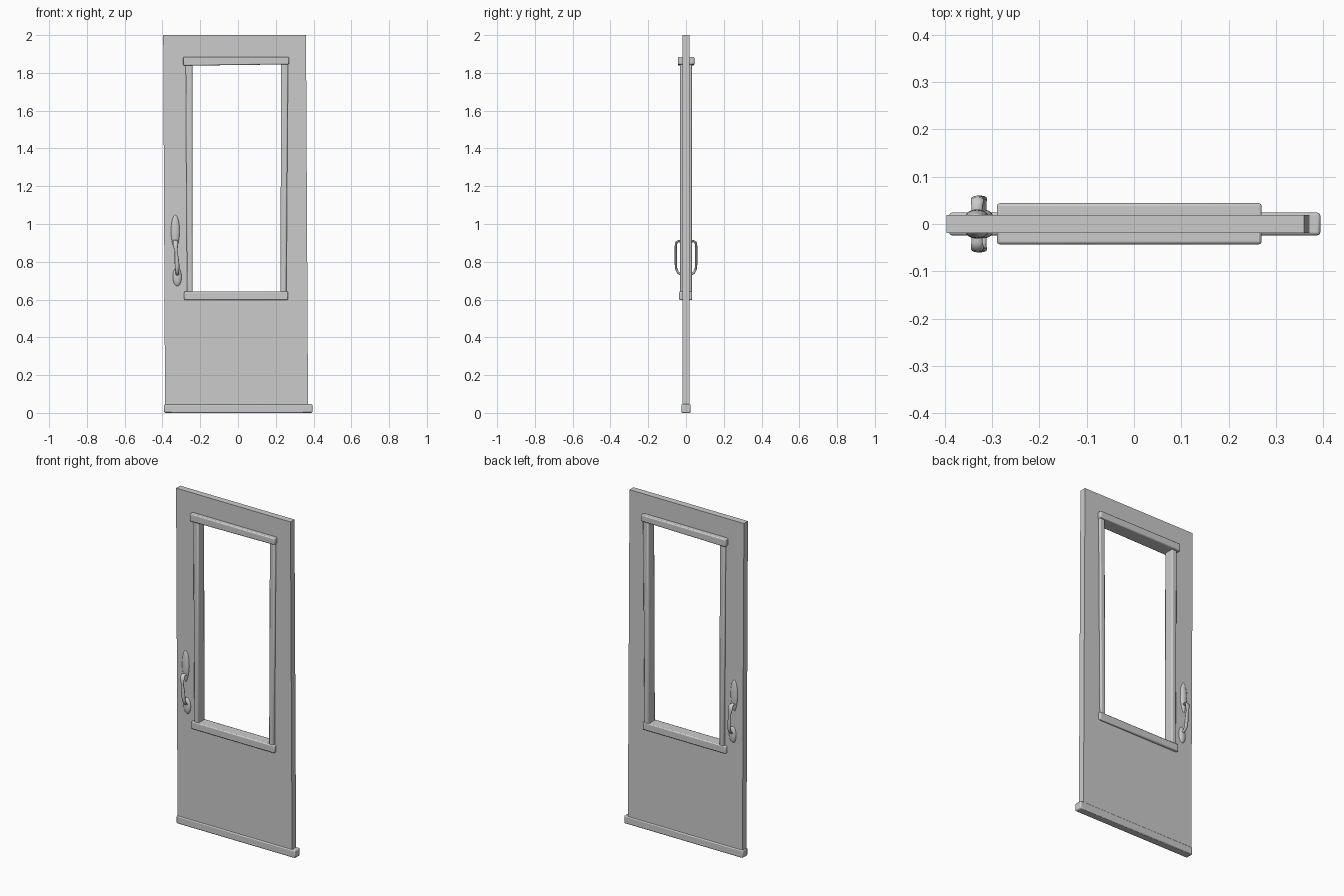
import bpy, bmesh, math
from mathutils import Vector

if "Cube" in bpy.data.objects:
    bpy.data.objects.remove(bpy.data.objects["Cube"])


def finish(name, bm, bevel=0.0, segments=2, angle=35):
    bmesh.ops.recalc_face_normals(bm, faces=bm.faces)
    me = bpy.data.meshes.new(name)
    bm.to_mesh(me)
    bm.free()
    ob = bpy.data.objects.new(name, me)
    bpy.context.collection.objects.link(ob)
    if bevel:
        mod = ob.modifiers.new("soft_edges", 'BEVEL')
        mod.width = bevel
        mod.segments = segments
        mod.limit_method = 'ANGLE'
    bpy.ops.object.select_all(action='DESELECT')
    ob.select_set(True)
    bpy.context.view_layer.objects.active = ob
    bpy.ops.object.shade_smooth_by_angle(angle=math.radians(angle))
    return ob


def slab(name, outline, y0, y1, bevel):
    """Extrude an x/z outline from y0 to y1."""
    bm = bmesh.new()
    a = [bm.verts.new((x, y0, z)) for x, z in outline]
    b = [bm.verts.new((x, y1, z)) for x, z in outline]
    n = len(outline)
    bm.faces.new(a)
    bm.faces.new(b)
    for i in range(n):
        j = (i + 1) % n
        bm.faces.new((a[i], a[j], b[j], b[i]))
    return finish(name, bm, bevel)


# door leaf with window opening
outer = [(-0.386, 0.0), (0.371, 0.0), (0.36, 2.0), (-0.396, 2.0)]
inner = [(-0.26, 0.62), (0.245, 0.62), (0.245, 1.86), (-0.26, 1.86)]
bm = bmesh.new()
rings = [[bm.verts.new((x, y, z)) for x, z in loop]
         for loop, y in ((outer, -0.019), (outer, 0.019), (inner, 0.019), (inner, -0.019))]
for k in range(4):
    r, s = rings[k], rings[(k + 1) % 4]
    for i in range(4):
        j = (i + 1) % 4
        bm.faces.new((r[i], r[j], s[j], s[i]))
finish("door_leaf", bm)

# window trim
slab("window_left_stile", [(-0.270, 0.62), (-0.240, 0.62), (-0.242, 1.86), (-0.277, 1.86)],
     -0.031, 0.031, 0.007)
slab("window_right_stile", [(0.224, 0.62), (0.256, 0.62), (0.265, 1.86), (0.229, 1.86)],
     -0.031, 0.031, 0.007)
slab("window_top_rail", [(-0.29, 1.838), (0.27, 1.845), (0.27, 1.885), (-0.29, 1.885)],
     -0.043, 0.044, 0.006)
slab("window_bottom_rail", [(-0.285, 0.597), (0.265, 0.597), (0.265, 0.643), (-0.285, 0.643)],
     -0.036, 0.033, 0.006)

# bottom sill
slab("bottom_sill", [(-0.391, 0.0), (0.394, 0.0), (0.394, 0.046), (-0.391, 0.046)],
     -0.024, 0.024, 0.006)


def plate(name, x, z0, z1, half_w, point, side):
    """Domed plate whose lower end may taper towards a point."""
    bm = bmesh.new()
    bmesh.ops.create_uvsphere(bm, u_segments=24, v_segments=16, radius=1)
    for v in bm.verts:
        taper = 1 + point * min(0, v.co.z)
        v.co = Vector((x + v.co.x * half_w * taper,
                       side * 0.016 + v.co.y * 0.015,
                       (z0 + z1) / 2 + v.co.z * (z1 - z0) / 2))
    finish(name, bm, angle=60)


# pull handle path: x, y, z, half width
PATH = [(-0.332, 0.017, 0.905, 0.010), (-0.332, 0.040, 0.910, 0.012),
        (-0.331, 0.051, 0.902, 0.014), (-0.331, 0.054, 0.882, 0.013),
        (-0.328, 0.054, 0.855, 0.007), (-0.325, 0.054, 0.825, 0.010),
        (-0.323, 0.054, 0.790, 0.012), (-0.322, 0.052, 0.762, 0.011),
        (-0.321, 0.043, 0.743, 0.009), (-0.321, 0.030, 0.734, 0.009),
        (-0.321, 0.017, 0.730, 0.010)]


def pull(name, side, sides=12, thick=0.006):
    bm = bmesh.new()
    pts = [Vector((x, y * side, z)) for x, y, z, w in PATH]
    rings = []
    for i, p in enumerate(pts):
        t = pts[min(i + 1, len(pts) - 1)] - pts[max(i - 1, 0)]
        nrm = t.cross(Vector((1, 0, 0))).normalized()
        rings.append([bm.verts.new(p + Vector((math.cos(a) * PATH[i][3], 0, 0))
                                   + nrm * math.sin(a) * thick)
                      for a in (2 * math.pi * k / sides for k in range(sides))])
    for r, s in zip(rings, rings[1:]):
        for k in range(sides):
            m = (k + 1) % sides
            bm.faces.new((r[k], r[m], s[m], s[k]))
    bm.faces.new(rings[0])
    bm.faces.new(rings[-1])
    finish(name, bm, angle=60)


for side, label in ((-1, "front"), (1, "back")):
    plate(label + "_upper_handle_plate", -0.332, 0.86, 1.05, 0.024, 0.25, side)
    plate(label + "_lower_handle_plate", -0.322, 0.67, 0.77, 0.024, 0.0, side)
    pull(label + "_pull_handle", side)
